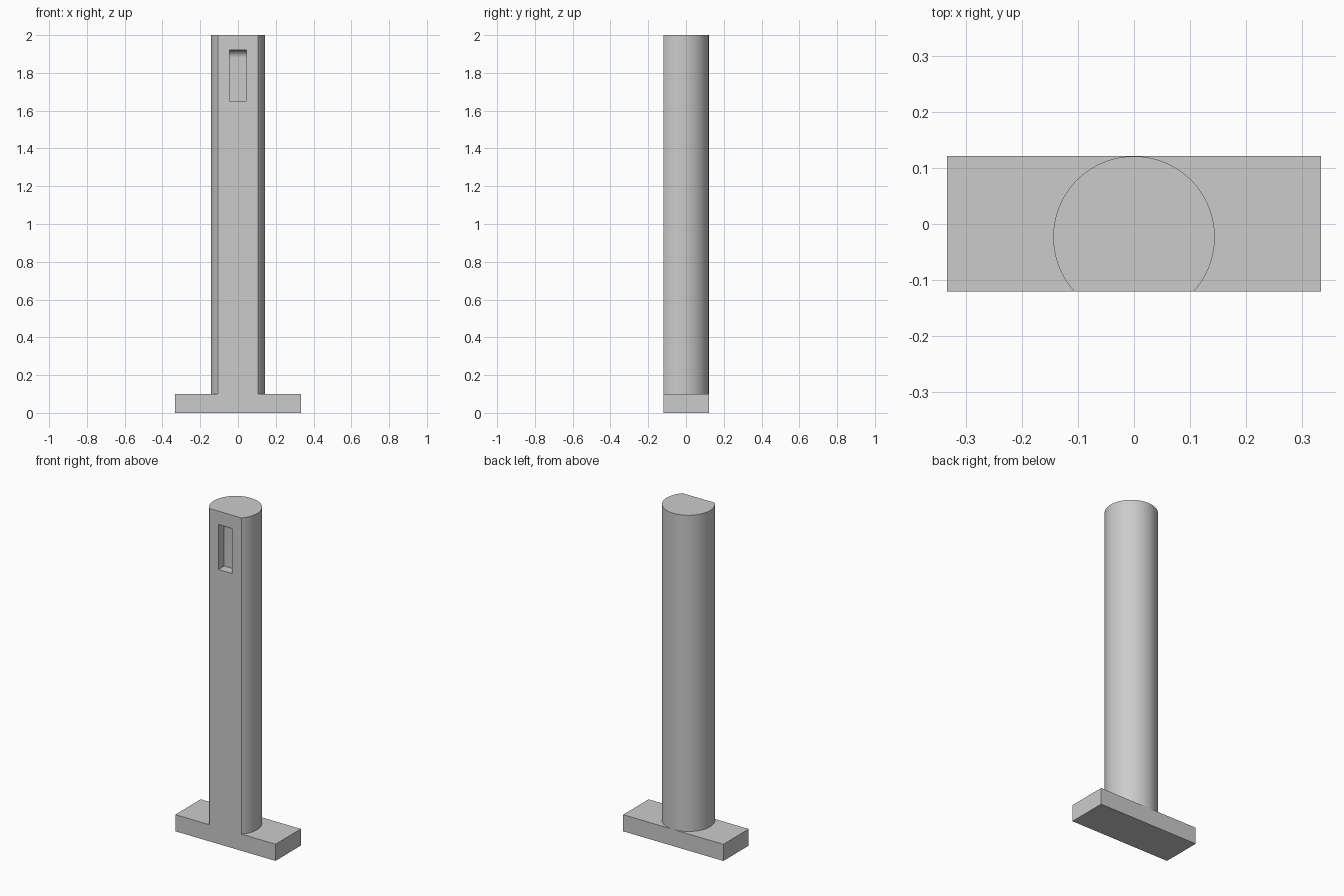
import bpy, bmesh, math
from mathutils import Vector

cube = bpy.data.objects.get("Cube")
if cube:
    bpy.data.objects.remove(cube, do_unlink=True)

grey = bpy.data.materials.new("light grey")
grey.use_nodes = True
colour = (0.6, 0.6, 0.6, 1)
grey.diffuse_color = colour
grey.node_tree.nodes["Principled BSDF"].inputs["Base Color"].default_value = colour


def extrude(name, outline, direction):
    """Closed solid made by sweeping a flat outline along a vector."""
    bm = bmesh.new()
    face = bm.faces.new([bm.verts.new(p) for p in outline])
    swept = bmesh.ops.extrude_face_region(bm, geom=[face])["geom"]
    verts = [v for v in swept if isinstance(v, bmesh.types.BMVert)]
    bmesh.ops.translate(bm, verts=verts, vec=Vector(direction))
    bmesh.ops.recalc_face_normals(bm, faces=bm.faces)
    mesh = bpy.data.meshes.new(name)
    bm.to_mesh(mesh)
    bm.free()
    mesh.materials.append(grey)
    obj = bpy.data.objects.new(name, mesh)
    bpy.context.collection.objects.link(obj)
    return obj


def combine(obj, other, operation):
    """Apply a boolean and discard the helper."""
    bpy.context.view_layer.objects.active = obj
    mod = obj.modifiers.new(operation.lower(), "BOOLEAN")
    mod.operation, mod.object, mod.solver = operation, other, "EXACT"
    bpy.ops.object.modifier_apply(modifier=mod.name)
    bpy.data.objects.remove(other, do_unlink=True)


HALF_W, FRONT, BACK, FOOT_H, HEIGHT = 0.333, -0.12, 0.121, 0.1, 2.0

# Round post with a flat front
radius, segments = 0.144, 96
centre_y = BACK - radius - 0.0003
flat = math.asin((FRONT - centre_y) / radius)
sweep = math.pi - 2 * flat
arc = [flat + sweep * i / segments for i in range(segments + 1)]
post = extrude("post", [(radius * math.cos(a), centre_y + radius * math.sin(a), FOOT_H / 2)
                        for a in arc], (0, 0, HEIGHT - FOOT_H / 2))

# Rectangular foot, flush with the flat front
foot = extrude("foot", [(-HALF_W, FRONT, 0), (HALF_W, FRONT, 0),
                        (HALF_W, BACK, 0), (-HALF_W, BACK, 0)], (0, 0, FOOT_H))
combine(post, foot, "UNION")

# Blind slot near the top, its ceiling curving down into the back wall
slot_w, low, high, depth, fillet = 0.09, 1.65, 1.92, 0.053, 0.04
rear = FRONT + depth
profile = [(FRONT - 0.05, high), (FRONT - 0.05, low), (rear, low)]
for i in range(13):
    a = math.pi / 2 * i / 12
    profile.append((rear - fillet + fillet * math.cos(a), high - fillet + fillet * math.sin(a)))
slot = extrude("slot_cutter", [(-slot_w / 2, y, z) for y, z in profile], (slot_w, 0, 0))
combine(post, slot, "DIFFERENCE")

# Smooth the curved faces, keep the edges crisp
post.name = "post_with_foot"
bpy.ops.object.select_all(action="DESELECT")
post.select_set(True)
bpy.context.view_layer.objects.active = post
bpy.ops.object.shade_smooth_by_angle(angle=math.radians(30))
